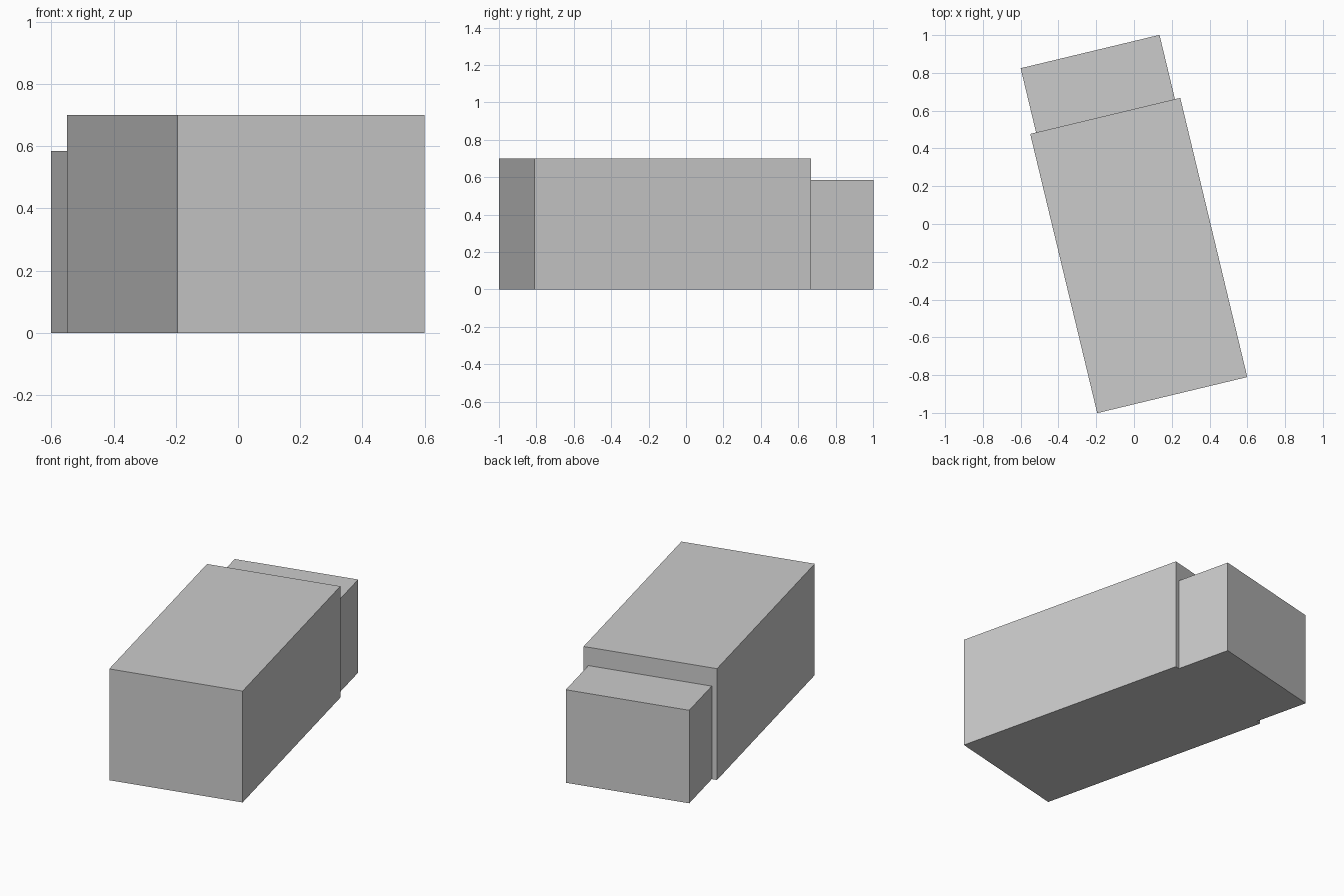
import bpy
import bmesh
from math import radians
from mathutils import Matrix, Vector

default_cube = bpy.data.objects.get("Cube")
if default_cube:
    bpy.data.objects.remove(default_cube, do_unlink=True)

# Plain grey wall and roof colour
grey = bpy.data.materials.new("plain_grey")
grey.use_nodes = True
colour = (0.6, 0.6, 0.6, 1)
grey.diffuse_color = colour
grey.node_tree.nodes["Principled BSDF"].inputs["Base Color"].default_value = colour

TURN = Matrix.Rotation(radians(13.5), 4, "Z")


def block(name, x0, x1, y0, y1, height, open_front=False):
    """Flat-sided block on the ground, given in the building's own turned axes."""
    bm = bmesh.new()
    bmesh.ops.create_cube(bm, size=1)
    size = Vector((x1 - x0, y1 - y0, height))
    centre = Vector(((x0 + x1) / 2, (y0 + y1) / 2, height / 2))
    bm.transform(Matrix.Translation(centre) @ Matrix.Diagonal(size).to_4x4())
    bm.normal_update()
    if open_front:
        front = [f for f in bm.faces if f.normal.y < -0.9]
        bmesh.ops.delete(bm, geom=front, context="FACES_ONLY")
    bm.transform(TURN)
    mesh = bpy.data.meshes.new(name)
    bm.to_mesh(mesh)
    bm.free()
    mesh.materials.append(grey)
    obj = bpy.data.objects.new(name, mesh)
    bpy.context.collection.objects.link(obj)
    return obj


# Tall main hall, and the lower annex joined to its back wall
block("main_hall", -0.423, 0.394, -0.928, 0.592, 0.70)
block("rear_annex", -0.391, 0.365, 0.592, 0.942, 0.585, open_front=True)
